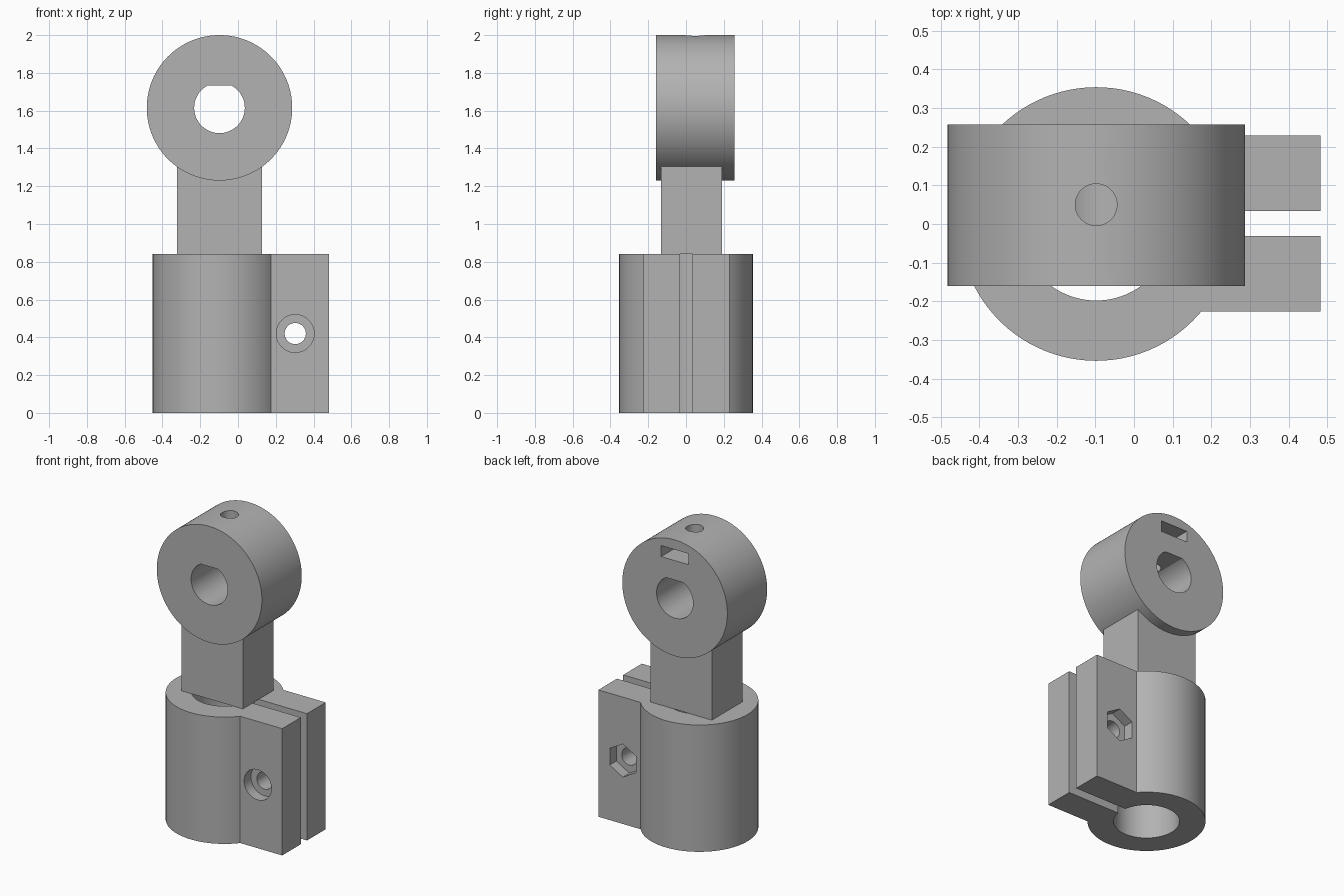
import bpy
from math import pi, radians, sqrt

cube = bpy.data.objects.get("Cube")
if cube:
    bpy.data.objects.remove(cube, do_unlink=True)

grey = bpy.data.materials.new("plain grey")
grey.use_nodes = True
colour = (0.45, 0.45, 0.45, 1)
grey.diffuse_color = colour
grey.node_tree.nodes["Principled BSDF"].inputs["Base Color"].default_value = colour

AXIS_X = -0.098     # shared centre line of clamp, neck and ring
RING_Z, RING_R = 1.615, 0.385
BOLT_X, BOLT_Z = 0.303, 0.42
SCREW_Y = 0.05
ALONG_Y = (pi / 2, 0, 0)


def finish(name):
    ob = bpy.context.object
    ob.name = name
    ob.data.materials.append(grey)
    return ob


def box(name, x, y, z):
    """Box given by its (low, high) range on each axis."""
    spans = (x, y, z)
    bpy.ops.mesh.primitive_cube_add(size=1, location=[(a + b) / 2 for a, b in spans])
    ob = finish(name)
    ob.scale = [b - a for a, b in spans]
    bpy.ops.object.transform_apply(location=False, rotation=False)
    return ob


def rod_z(name, r, x, y, z, sides=96):
    bpy.ops.mesh.primitive_cylinder_add(vertices=sides, radius=r, depth=z[1] - z[0],
                                        location=(x, y, (z[0] + z[1]) / 2))
    return finish(name)


def rod_y(name, r, x, z, y, sides=96):
    bpy.ops.mesh.primitive_cylinder_add(vertices=sides, radius=r, depth=y[1] - y[0],
                                        location=(x, (y[0] + y[1]) / 2, z), rotation=ALONG_Y)
    return finish(name)


def combine(target, operation, *tools):
    """Apply each tool to the target as a boolean, then discard the tool."""
    for tool in tools:
        mod = target.modifiers.new(tool.name, "BOOLEAN")
        mod.operation, mod.solver, mod.object = operation, "EXACT", tool
        bpy.context.view_layer.objects.active = target
        bpy.ops.object.modifier_apply(modifier=mod.name)
        bpy.data.objects.remove(tool, do_unlink=True)
    return target


# Split clamp: round sleeve with two bolted ears
clamp = rod_z("clamp", 0.354, AXIS_X, 0, (0, 0.84))
combine(clamp, "UNION", box("ears", (AXIS_X, 0.482), (-0.226, 0.229), (0, 0.84)))
combine(clamp, "DIFFERENCE",
        rod_z("sleeve_bore", 0.198, AXIS_X, 0, (-0.1, 0.94)),
        box("split", (AXIS_X, 0.6), (-0.031, 0.034), (-0.1, 0.94)),
        rod_y("bolt_hole", 0.056, BOLT_X, BOLT_Z, (-0.4, 0.4), 48),
        rod_y("bolt_head_recess", 0.1, BOLT_X, BOLT_Z, (-0.4, -0.155), 64),
        rod_y("hex_nut_recess", 0.11, BOLT_X, BOLT_Z, (0.16, 0.4), 6))

# Ring with a flat-topped shaft bore, set screw hole and nut slot
ring = rod_y("ring", RING_R, AXIS_X, RING_Z, (-0.16, 0.257), 128)
shaft = rod_y("shaft_bore", 0.134, AXIS_X, RING_Z, (-0.4, 0.5), 64)
combine(shaft, "DIFFERENCE", box("bore_flat", (-0.5, 0.3), (-0.6, 0.6), (1.733, 2)))

# Rectangular neck joins ring to clamp
neck = box("neck", (-0.323, 0.128), (-0.132, 0.19), (0.84, 1.4))
bracket = combine(ring, "UNION", neck)
combine(bracket, "DIFFERENCE", shaft,
        rod_z("set_screw_hole", 0.054, AXIS_X, SCREW_Y, (RING_Z, 2.2), 48),
        box("nut_slot", (AXIS_X - 0.1, AXIS_X + 0.1), (SCREW_Y - 0.11, 0.5), (1.862, 1.935)))
combine(bracket, "UNION", clamp)
bracket.name = "clamp_bracket"

# Smooth round walls, crisp edges
bpy.ops.object.select_all(action="DESELECT")
bracket.select_set(True)
bpy.context.view_layer.objects.active = bracket
bpy.ops.object.shade_smooth_by_angle(angle=radians(25))
